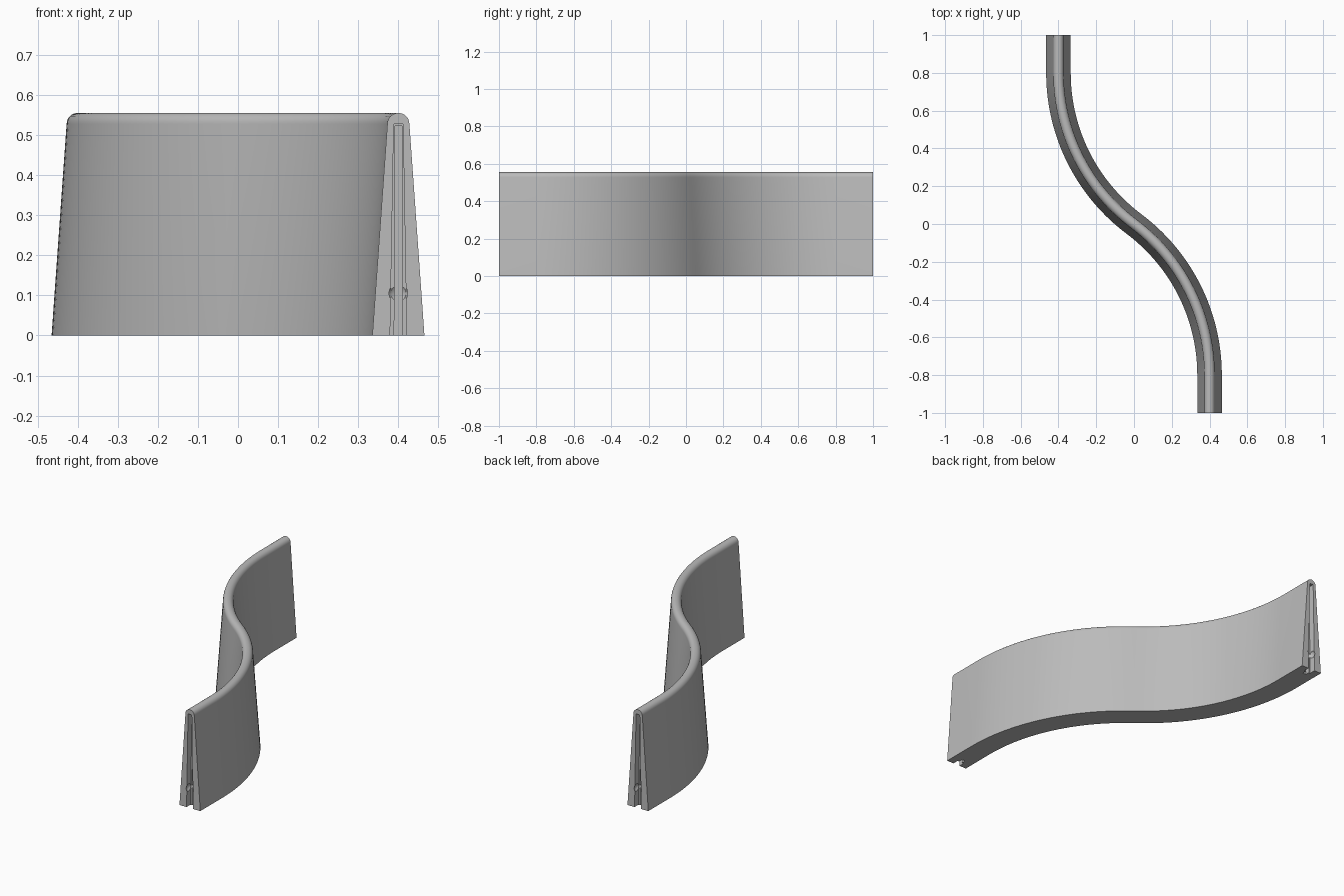
import bpy, bmesh, math
from mathutils import Vector

if "Cube" in bpy.data.objects:
    bpy.data.objects.remove(bpy.data.objects["Cube"])

grey = bpy.data.materials.new("wall_grey")
grey.diffuse_color = (0.5, 0.5, 0.5, 1)
grey.use_nodes = True
grey.node_tree.nodes["Principled BSDF"].inputs["Base Color"].default_value = grey.diffuse_color


def mesh_object(name, bm):
    bmesh.ops.recalc_face_normals(bm, faces=bm.faces)
    me = bpy.data.meshes.new(name)
    bm.to_mesh(me)
    bm.free()
    me.materials.append(grey)
    ob = bpy.data.objects.new(name, me)
    bpy.context.collection.objects.link(ob)
    return ob


# S-shaped plan path: straight, arc, reversed arc, straight (point, sideways normal)
end_angle = math.asin(0.8)
half = [(Vector((-0.4, 1, 0)), Vector((1, 0, 0)))]
N = 28
for i in range(N + 1):
    a = end_angle * i / N
    n = Vector((math.cos(a), math.sin(a), 0))
    half.append((Vector((0.6, 0.8, 0)) - n, n))
path = half + [(-p, n) for p, n in reversed(half[:-1])]

# Tapered cross-section with a rounded top
R, TOP = 0.0275, 0.555
profile = [(0.065, 0)]
for i in range(13):
    a = math.pi * i / 12
    profile.append((R * math.cos(a), TOP - R + R * math.sin(a)))
profile.append((-0.065, 0))

# Wall body: sweep the section along the path
bm = bmesh.new()
rings = [[bm.verts.new(p + n * x + Vector((0, 0, z))) for x, z in profile] for p, n in path]
M = len(profile)
for r0, r1 in zip(rings, rings[1:]):
    for j in range(M):
        k = (j + 1) % M
        bm.faces.new((r0[j], r0[k], r1[k], r1[j]))
bm.faces.new(rings[0])
bm.faces.new(rings[-1])
wall = mesh_object("curved_wall", bm)


def slot_cutter(sign, bottom, top, height, depth):
    """Tapered vertical slot in one end of the wall."""
    bm = bmesh.new()
    sec = [(bottom, -0.02), (top, height), (-top, height), (-bottom, -0.02)]
    loops = [[bm.verts.new((sign * (0.4 + x), -sign * y, z)) for x, z in sec]
             for y in (1.05, 1 - depth)]
    for j in range(4):
        k = (j + 1) % 4
        bm.faces.new((loops[0][j], loops[0][k], loops[1][k], loops[1][j]))
    bm.faces.new(loops[0])
    bm.faces.new(loops[1])
    return mesh_object("slot_cutter", bm)


def socket_cutter(sign):
    """Round snap socket beside the slot."""
    bm = bmesh.new()
    bmesh.ops.create_uvsphere(bm, u_segments=20, v_segments=12, radius=0.028)
    bmesh.ops.translate(bm, verts=bm.verts, vec=(sign * 0.4, -sign * 0.985, 0.105))
    return mesh_object("socket_cutter", bm)


# Joining slots and sockets at both ends
bpy.context.view_layer.objects.active = wall
for s in (1, -1):
    for cutter in (slot_cutter(s, 0.021, 0.0115, 0.528, 0.035),
                   slot_cutter(s, 0.0105, 0.0085, 0.522, 0.06),
                   socket_cutter(s)):
        cutter.hide_render = True
        mod = wall.modifiers.new("cut", 'BOOLEAN')
        mod.operation = 'DIFFERENCE'
        mod.solver = 'EXACT'
        mod.object = cutter
        bpy.ops.object.modifier_apply(modifier=mod.name)
        bpy.data.objects.remove(cutter)

# Smooth curved faces, keep edges crisp
bpy.ops.object.select_all(action='DESELECT')
wall.select_set(True)
bpy.ops.object.shade_smooth_by_angle(angle=math.radians(30))
